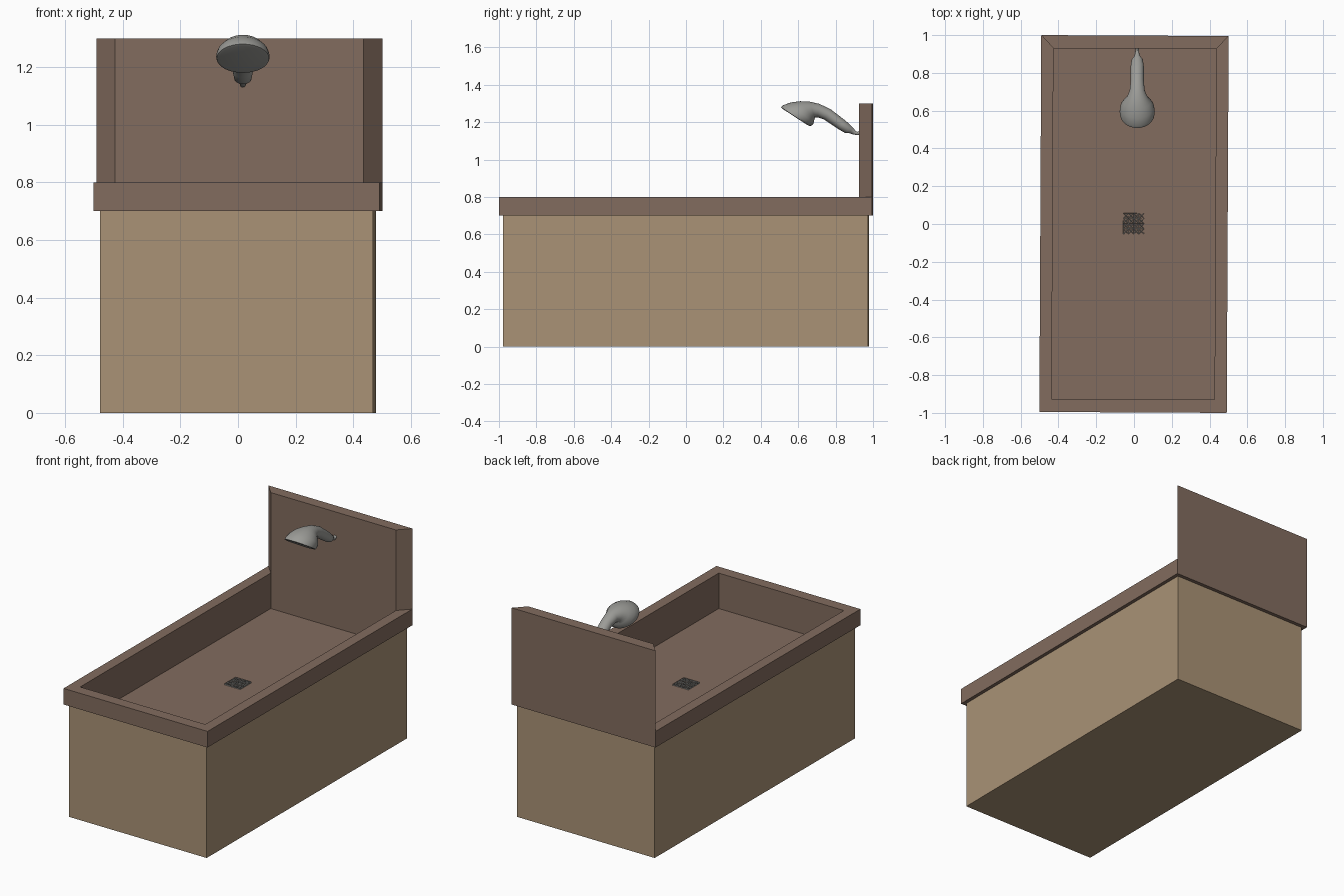
import bpy, bmesh, math
from mathutils import Vector

if "Cube" in bpy.data.objects:
    bpy.data.objects.remove(bpy.data.objects["Cube"])

YAW = -0.005  # the whole tub sits very slightly turned


def material(name, rgb):
    m = bpy.data.materials.new(name)
    m.diffuse_color = (*rgb, 1)
    m.use_nodes = True
    m.node_tree.nodes["Principled BSDF"].inputs["Base Color"].default_value = m.diffuse_color
    return m


TAN = material("tan_wood", (0.40, 0.29, 0.18))
BROWN = material("brown_stone", (0.225, 0.150, 0.113))
GREY = material("grey_metal", (0.33, 0.33, 0.31))


def finish(bm, name, mat, smooth=False):
    bmesh.ops.recalc_face_normals(bm, faces=bm.faces)
    me = bpy.data.meshes.new(name)
    bm.to_mesh(me)
    bm.free()
    me.materials.append(mat)
    ob = bpy.data.objects.new(name, me)
    bpy.context.collection.objects.link(ob)
    if smooth:
        bpy.ops.object.select_all(action='DESELECT')
        ob.select_set(True)
        bpy.context.view_layer.objects.active = ob
        bpy.ops.object.shade_smooth_by_angle(angle=math.radians(50))
    return ob


def loft(bm, rings):
    """Bridge consecutive vertex rings; returns vertex rings and bands of faces."""
    vs = [[bm.verts.new(p) for p in r] for r in rings]
    n = len(vs[0])
    bands = [[bm.faces.new((a[i], a[(i + 1) % n], b[(i + 1) % n], b[i]))
              for i in range(n)] for a, b in zip(vs, vs[1:])]
    return vs, bands


def rect(hx, hy, z):
    return [(-hx, -hy, z), (hx, -hy, z), (hx, hy, z), (-hx, hy, z)]


# cabinet: open at the top so the basin can sink into it
bm = bmesh.new()
vs, _ = loft(bm, [rect(0.474, 0.975, 0), rect(0.474, 0.975, 0.7)])
bm.faces.new(vs[0][::-1])
finish(bm, "cabinet", TAN).rotation_euler.z = YAW

# basin with overhanging rim; the mitred back strip rises into the splash panel
bm = bmesh.new()
vs, bands = loft(bm, [rect(0.470, 0.970, 0.70), rect(0.496, 0.9975, 0.70),
                      rect(0.496, 0.9975, 0.80), rect(0.431, 0.928, 0.80),
                      rect(0.431, 0.928, 0.58)])
bm.faces.new(vs[-1])
back = bands[2][2]
res = bmesh.ops.extrude_face_region(bm, geom=[back])
bmesh.ops.translate(bm, vec=(0, 0, 0.5),
                    verts=[g for g in res["geom"] if isinstance(g, bmesh.types.BMVert)])
if back.is_valid:
    bmesh.ops.delete(bm, geom=[back], context='FACES_ONLY')
finish(bm, "basin_and_splash_panel", BROWN).rotation_euler.z = YAW

# drain grate: crossed lattice of thin bars
bm = bmesh.new()
bmesh.ops.create_grid(bm, x_segments=4, y_segments=4, size=0.055)
bmesh.ops.poke(bm, faces=bm.faces[:])
grate = finish(bm, "drain_grate", GREY)
grate.location = (-0.002, 0.002, 0.584)
grate.rotation_euler.z = YAW
wire = grate.modifiers.new("bars", 'WIREFRAME')
wire.thickness = 0.006
wire.use_even_offset = False

# shower head: ellipses given by top (y, z), bottom (y, z) and half width
sections = [
    (0.515, 1.272, 0.648, 1.185, 0.084),
    (0.508, 1.280, 0.658, 1.180, 0.091),
    (0.520, 1.291, 0.670, 1.181, 0.093),
    (0.560, 1.305, 0.682, 1.192, 0.089),
    (0.610, 1.312, 0.686, 1.212, 0.074),
    (0.660, 1.310, 0.690, 1.225, 0.053),
    (0.712, 1.298, 0.703, 1.226, 0.040),
    (0.772, 1.270, 0.737, 1.215, 0.035),
    (0.853, 1.208, 0.815, 1.163, 0.035),
    (0.884, 1.180, 0.852, 1.141, 0.030),
    (0.894, 1.170, 0.872, 1.141, 0.018),
    (0.908, 1.151, 0.896, 1.134, 0.011),
    (0.918, 1.148, 0.920, 1.130, 0.010),
    (0.930, 1.156, 0.942, 1.144, 0.010),
]
SIDES = 32
rings = []
for ty, tz, by, bz, w in sections:
    top, bot = Vector((0.017, ty, tz)), Vector((0.017, by, bz))
    mid, half = (top + bot) / 2, (top - bot) / 2
    rings.append([mid + half * math.cos(a) + Vector((w * math.sin(a), 0, 0))
                  for a in (2 * math.pi * i / SIDES for i in range(SIDES))])
bm = bmesh.new()
vs, _ = loft(bm, rings)
bm.faces.new(vs[0][::-1])
bm.faces.new(vs[-1])
finish(bm, "shower_head", GREY, smooth=True)
